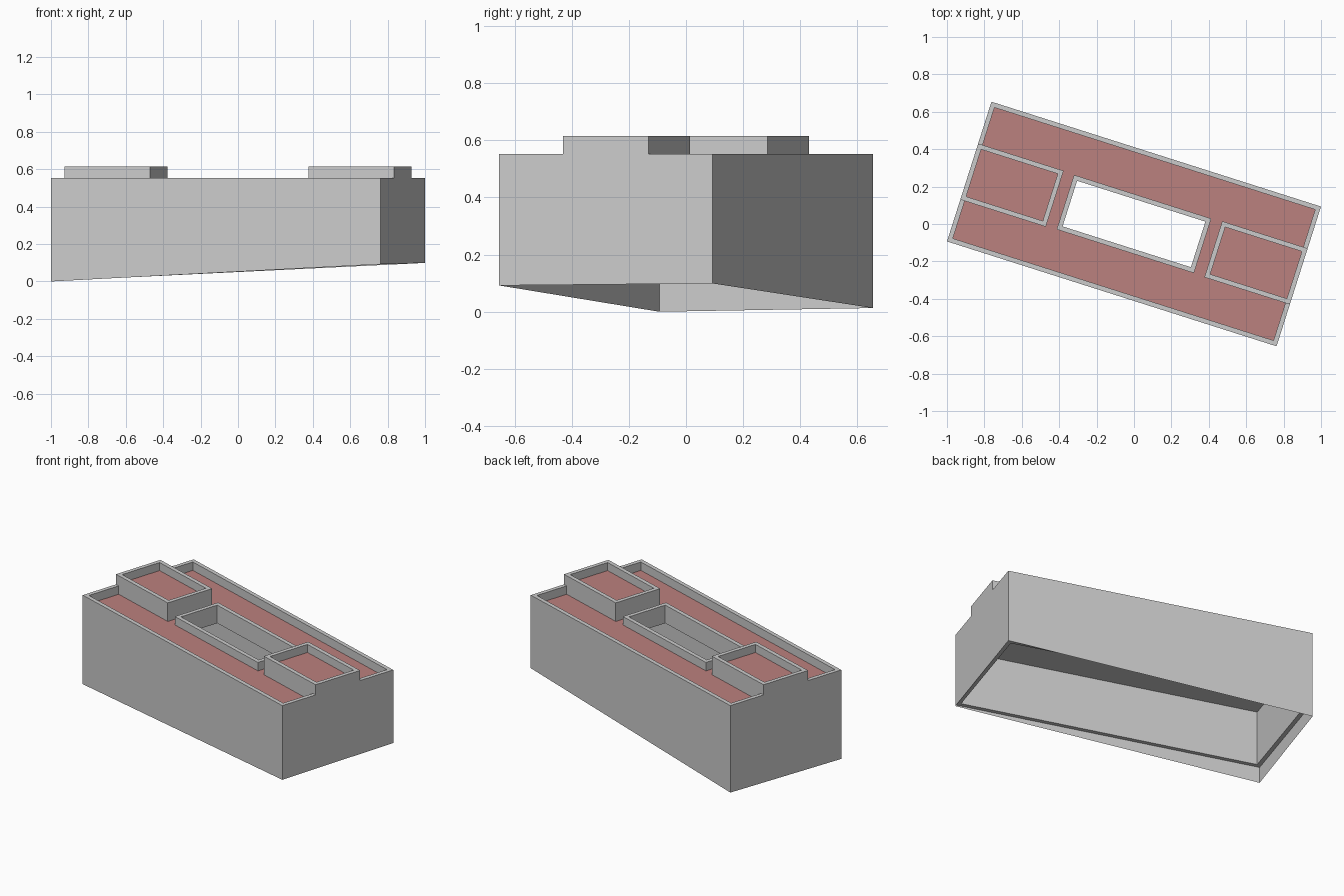
import bpy, bmesh, math

if "Cube" in bpy.data.objects:
    bpy.data.objects.remove(bpy.data.objects["Cube"])

ANGLE = math.radians(-17.65)      # plan rotation of the building
HU, HV, T = 0.9245, 0.392, 0.025  # half length, half width, wall thickness
TOP, ROOF, CEIL, LEDGE = 0.552, 0.50, 0.44, 0.10
CU, CV = 0.385, 0.153             # courtyard half sizes (outer)
BU, BV = 0.445, 0.157             # roof box inner end, half width
BOX_TOP, BOX_ROOF = 0.615, 0.565

red = bpy.data.materials.new("roof_red")
red.diffuse_color = (0.50, 0.22, 0.21, 1)
red.use_nodes = True
red.node_tree.nodes["Principled BSDF"].inputs["Base Color"].default_value = red.diffuse_color


def rect(u0, u1, v0, v1):
    return [(u0, v0), (u1, v0), (u1, v1), (u0, v1)]


def build(name, polys, mat=None):
    """Make an object from polygons given as lists of points."""
    bm = bmesh.new()
    for p in polys:
        bm.faces.new([bm.verts.new(c) for c in p])
    bmesh.ops.remove_doubles(bm, verts=bm.verts, dist=1e-5)
    me = bpy.data.meshes.new(name)
    bm.to_mesh(me)
    bm.free()
    ob = bpy.data.objects.new(name, me)
    ob.rotation_euler.z = ANGLE
    bpy.context.collection.objects.link(ob)
    if mat:
        me.materials.append(mat)
    return ob


def ring(u0, u1, v0, v1, z0, z1):
    """Rectangular wall ring of thickness T."""
    o = rect(u0, u1, v0, v1)
    i = rect(u0 + T, u1 - T, v0 + T, v1 - T)
    polys = []
    for k in range(4):
        n = (k + 1) % 4
        a, b, c, d = o[k], o[n], i[n], i[k]
        polys += [[(*a, z0), (*b, z0), (*b, z1), (*a, z1)],
                  [(*c, z0), (*d, z0), (*d, z1), (*c, z1)],
                  [(*a, z1), (*b, z1), (*c, z1), (*d, z1)],
                  [(*d, z0), (*c, z0), (*b, z0), (*a, z0)]]
    return polys


def sheet(u0, u1, v0, v1, z, down=False):
    p = [(*c, z) for c in rect(u0, u1, v0, v1)]
    return p[::-1] if down else p


# Outer walls with parapet
build("outer_walls", ring(-HU, HU, -HV, HV, LEDGE, TOP))

# Thin skirt reaching down to the sloping ground
o = rect(-HU, HU, -HV, HV)
low = [0.0, 0.092, 0.099, 0.013]
build("ground_skirt", [[(*o[k], low[k]), (*o[(k + 1) % 4], low[(k + 1) % 4]),
                        (*o[(k + 1) % 4], LEDGE), (*o[k], LEDGE)] for k in range(4)])

# Courtyard rim, open through the roof
build("courtyard_rim", ring(-CU, CU, -CV, CV, CEIL, TOP))

# Ceiling under the roof, with the courtyard opening
IU, IV = HU - T, HV - T
build("ceiling", [sheet(-IU, IU, CV, IV, CEIL, True),
                  sheet(-IU, IU, -IV, -CV, CEIL, True),
                  sheet(-IU, -CU, -CV, CV, CEIL, True),
                  sheet(CU, IU, -CV, CV, CEIL, True)])

# Main red roof
build("main_roof", [sheet(-IU, IU, CV, IV, ROOF),
                    sheet(-IU, IU, -IV, -CV, ROOF),
                    sheet(-BU, -CU, -CV, CV, ROOF),
                    sheet(CU, BU, -CV, CV, ROOF)], red)

# Raised roof boxes at both ends
for side, u0, u1 in (("left", -HU, -BU), ("right", BU, HU)):
    build(side + "_roof_box", ring(u0, u1, -BV, BV, ROOF, BOX_TOP))
    build(side + "_box_roof", [sheet(u0 + T, u1 - T, -BV + T, BV - T, BOX_ROOF)], red)
